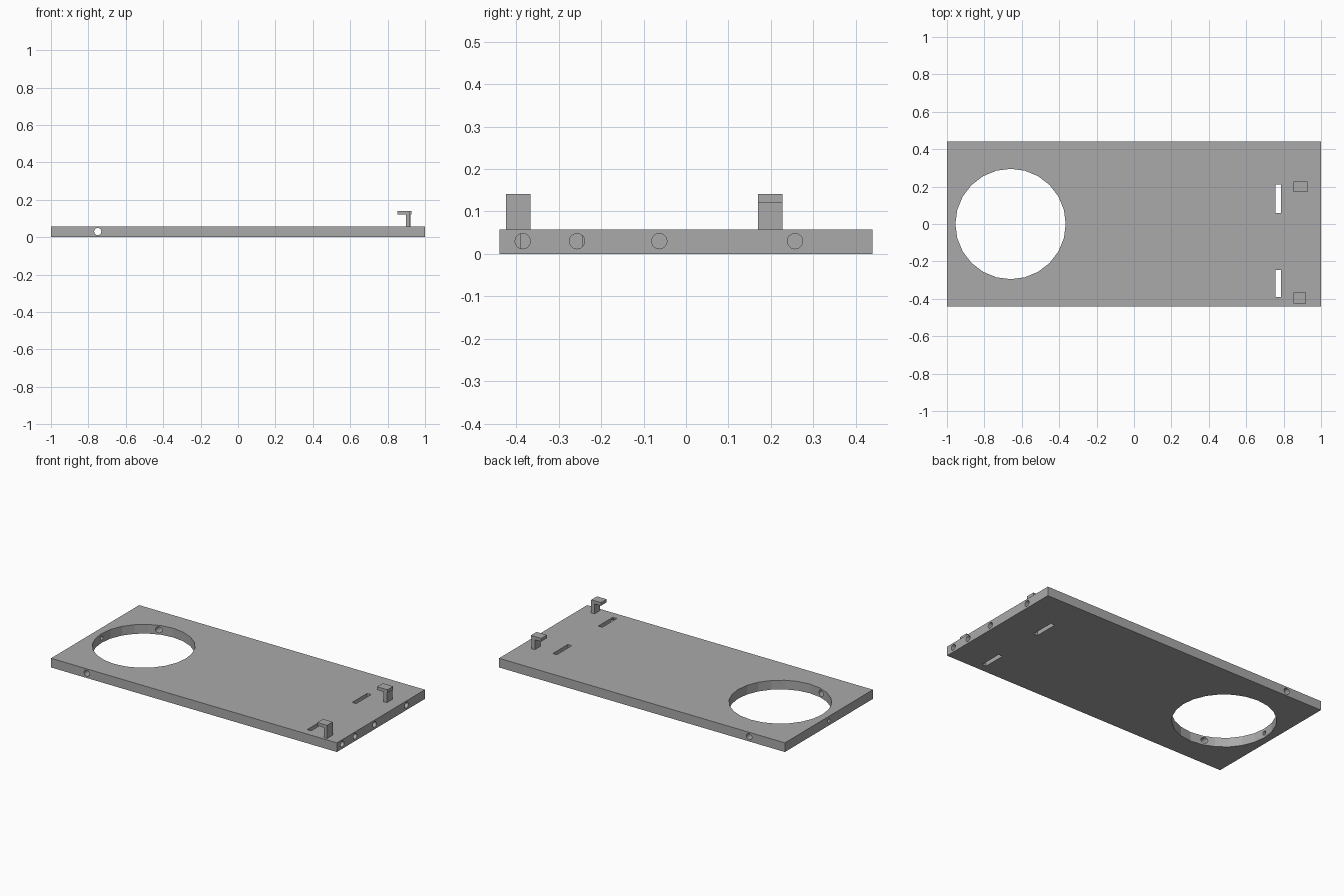
import bpy, math

cube = bpy.data.objects.get("Cube")
if cube:
    bpy.data.objects.remove(cube, do_unlink=True)

grey = bpy.data.materials.new("mid grey")
grey.use_nodes = True
colour = (0.4, 0.4, 0.4, 1)
grey.diffuse_color = colour
grey.node_tree.nodes["Principled BSDF"].inputs["Base Color"].default_value = colour


def box(name, low, high):
    """Box between two opposite corners."""
    centre = [(a + b) / 2 for a, b in zip(low, high)]
    bpy.ops.mesh.primitive_cube_add(size=1, location=centre)
    ob = bpy.context.object
    ob.name = name
    ob.scale = [b - a for a, b in zip(low, high)]
    bpy.ops.object.transform_apply(location=False, rotation=False, scale=True)
    ob.data.materials.append(grey)
    return ob


def rod(name, centre, radius, length, axis):
    """Cylinder along the given axis."""
    turn = {"x": (0, math.pi / 2, 0), "y": (math.pi / 2, 0, 0), "z": (0, 0, 0)}[axis]
    bpy.ops.mesh.primitive_cylinder_add(vertices=24, radius=radius, depth=length,
                                        location=centre, rotation=turn)
    ob = bpy.context.object
    ob.name = name
    ob.data.materials.append(grey)
    return ob


def cut(target, cutter):
    """Subtract the cutter, then discard it."""
    cutter.hide_render = True
    mod = target.modifiers.new("cut", "BOOLEAN")
    mod.operation = "DIFFERENCE"
    mod.solver = "EXACT"
    mod.object = cutter
    bpy.context.view_layer.objects.active = target
    bpy.ops.object.modifier_apply(modifier=mod.name)
    bpy.data.objects.remove(cutter, do_unlink=True)


# Base plate
thick = 0.058
mid = 0.03
plate = box("base_plate", (-1, -0.44, 0), (1, 0.44, thick))

# Large round opening
cut(plate, rod("opening_cutter", (-0.66, 0, mid), 0.295, 0.3, "z"))

# Two narrow slots
for y0, y1 in ((-0.39, -0.245), (0.06, 0.21)):
    cut(plate, box("slot_cutter", (0.757, y0, -0.1), (0.785, y1, 0.2)))

# Cross hole through the long sides, and small hole in the end by the opening
cut(plate, rod("cross_cutter", (-0.75, 0, mid), 0.019, 1, "y"))
cut(plate, rod("end_cutter", (-0.98, 0, mid), 0.012, 0.2, "x"))

# Blind holes in the other end
for y in (-0.385, -0.257, -0.063, 0.257):
    cut(plate, rod("blind_cutter", (0.92, y, mid), 0.018, 0.3, "x"))

# Hooks: upright stem with a cap reaching inward
for side, y0, y1, x, lip in (("front", -0.424, -0.367, 0.92, 0),
                             ("back", 0.17, 0.227, 0.922, 0.005)):
    box(side + "_hook_stem", (x - 0.023, y0, thick - 0.01), (x, y1, 0.13))
    box(side + "_hook_cap", (x - 0.068, y0, 0.121), (x + lip, y1, 0.141))
